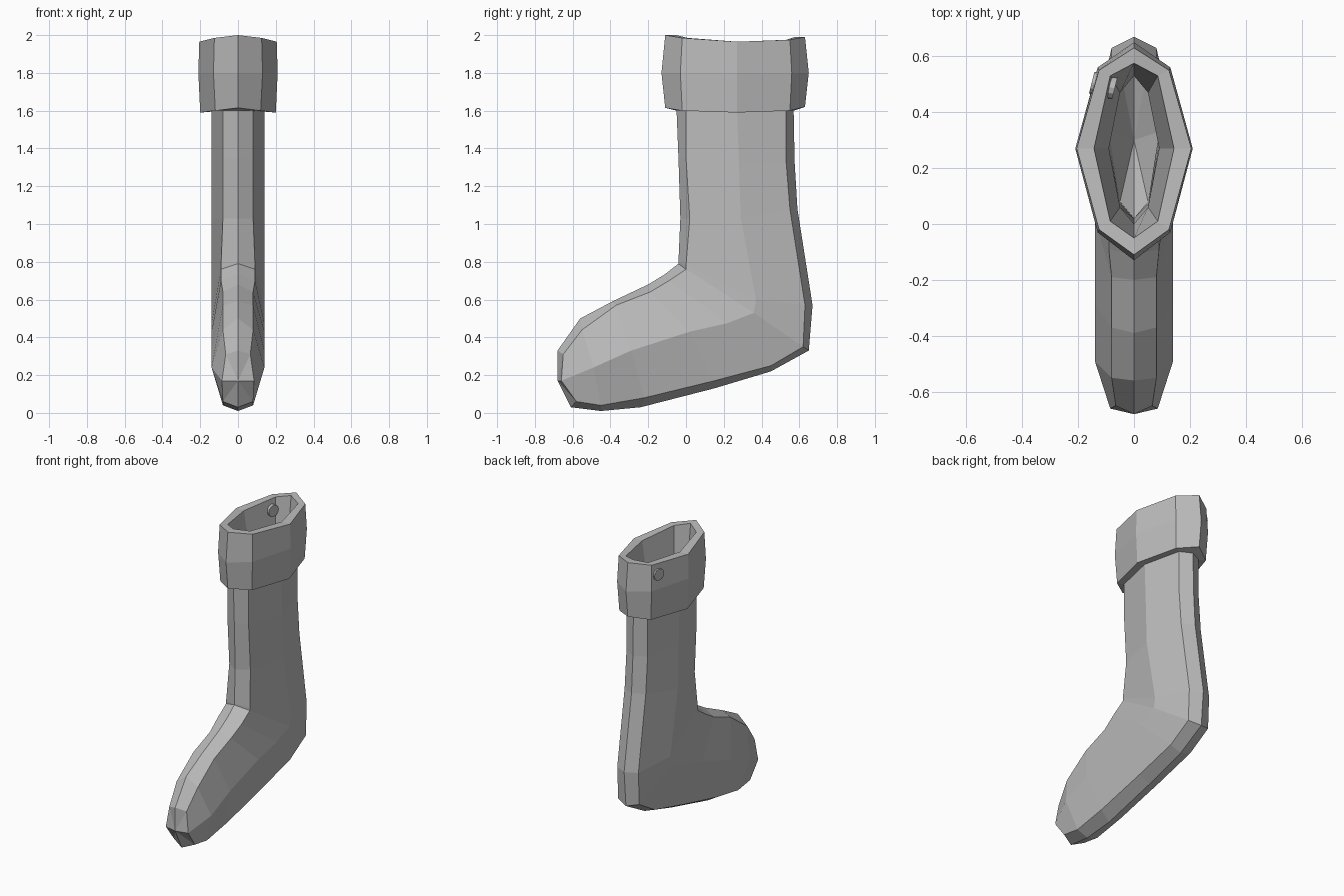
import bpy
import bmesh
from mathutils import Vector

cube = bpy.data.objects.get("Cube")
if cube:
    bpy.data.objects.remove(cube, do_unlink=True)

# One plain grey for the whole model
grey = bpy.data.materials.new("plain_grey")
grey.use_nodes = True
colour = (0.5, 0.5, 0.5, 1)
grey.diffuse_color = colour
grey.node_tree.nodes["Principled BSDF"].inputs["Base Color"].default_value = colour


def ring(front, front_edge, side, back_edge, back, widths=(.08, .14, .08)):
    """Eight-sided section, mirrored in x, from its (y, z) profile points."""
    half = [(w, *p) for w, p in zip(widths, (front_edge, side, back_edge))]
    mirrored = [(-x, y, z) for x, y, z in reversed(half)]
    return [(0, *front)] + half + [(0, *back)] + mirrored


def oval(ys, zs, widths):
    """Eight-sided section from separate y and z positions."""
    return ring(*zip(ys, zs), widths=widths)


def add_object(name, bm):
    mesh = bpy.data.meshes.new(name)
    bm.to_mesh(mesh)
    bm.free()
    mesh.materials.append(grey)
    obj = bpy.data.objects.new(name, mesh)
    bpy.context.collection.objects.link(obj)
    return obj


def skin(name, rings, start_tip=None, end_tip=None):
    """Bridge successive sections and close either end with a fan."""
    bm = bmesh.new()
    loops = [[bm.verts.new(p) for p in r] for r in rings]
    count = len(loops[0])
    for low, high in zip(loops, loops[1:]):
        for i in range(count):
            j = (i + 1) % count
            bm.faces.new((low[i], low[j], high[j], high[i]))
    for tip, loop, flip in ((start_tip, loops[0], True), (end_tip, loops[-1], False)):
        if tip is None:
            continue
        centre = bm.verts.new(tip)
        for i in range(count):
            a, b = loop[i], loop[(i + 1) % count]
            bm.faces.new((centre, b, a) if flip else (centre, a, b))
    return add_object(name, bm)


# Foot and leg, from the toe round the heel and up to the cuff
slim, ankle = (.065, .085, .08), (.09, .14, .08)
leg_top = ring((-.05, 1.6), (0, 1.6), (.27, 1.6), (.53, 1.6), (.57, 1.6))
body = [
    ring((-.68, .33), (-.65, .31), (-.66, .17), (-.58, .06), (-.61, .03), slim),
    ring((-.56, .5), (-.55, .44), (-.49, .24), (-.45, .04), (-.45, .01)),
    ring((-.39, .59), (-.37, .57), (-.29, .33), (-.22, .08), (-.24, .03)),
    ring((-.2, .68), (-.19, .64), (.02, .43), (.15, .17), (.15, .13)),
    ring((-.11, .735), (-.09, .7), (.22, .475), (.45, .25), (.45, .22), ankle),
    ring((-.04, .79), (0, .76), (.36, .53), (.62, .35), (.65, .33), ankle),
    ring((-.04, .8), (0, .78), (.37, .6), (.63, .57), (.67, .57), ankle),
    ring((-.03, 1.03), (.02, 1.03), (.29, 1.03), (.55, 1.08), (.59, 1.08)),
    ring((-.04, 1.35), (0, 1.35), (.28, 1.33), (.53, 1.33), (.575, 1.33)),
    leg_top,
]
skin("foot_and_leg", body, start_tip=(0, -.68, .17))

# Thick cuff: underside, bulging outside, rim, and sloping inside wall
lining_top = oval((0, .06, .27, .47, .53), [1.6] * 5, (.05, .09, .05))
rim_heights = (2, 1.985, 1.965, 1.975, 1.99)
cuff = [
    leg_top,
    oval((-.11, -.02, .27, .55, .63), (1.615, 1.6, 1.59, 1.6, 1.62), (.12, .2, .12)),
    oval((-.13, -.03, .27, .56, .65), [1.8] * 5, (.13, .21, .13)),
    oval((-.11, -.02, .27, .55, .63), rim_heights, (.125, .205, .125)),
    oval((-.05, .01, .27, .53, .575), rim_heights, (.085, .143, .085)),
    lining_top,
]
skin("cuff", cuff)

# Inside of the leg down to the sole
lining = [
    lining_top,
    oval((.02, .07, .29, .5, .54), [1.05] * 5, (.05, .09, .05)),
    oval((.02, .08, .33, .56, .6), (.73, .7, .6, .5, .45), (.05, .09, .05)),
]
skin("lining", lining, end_tip=(0, .3, .4))

# Round button through the cuff wall, on one side near the back
bm = bmesh.new()
bmesh.ops.create_cone(bm, cap_ends=True, segments=12, radius1=.04, radius2=.04, depth=.085)
button = add_object("cuff_button", bm)
button.location = (-.11, .495, 1.9)
button.rotation_euler = Vector((-1, .25, 0)).to_track_quat("Z", "Y").to_euler()
